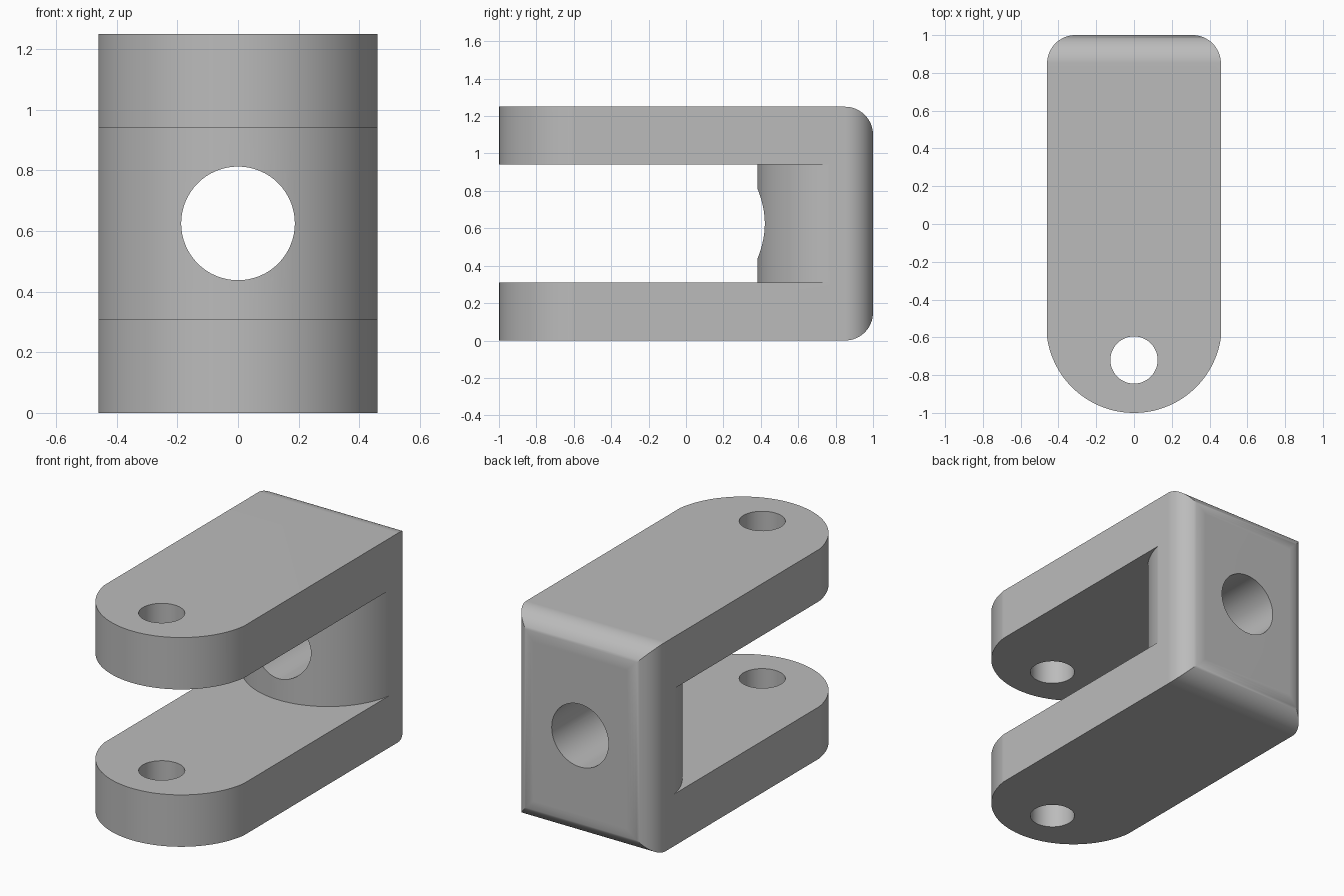
import bpy, bmesh
from math import sin, cos, pi
from mathutils import Matrix, Vector

cube = bpy.data.objects.get("Cube")
if cube:
    bpy.data.objects.remove(cube)

HALF, HEIGHT, FILLET = 0.46, 1.25, 0.15
LOW, HIGH = 0.31, 0.94          # slot between the two arms
MID = HEIGHT / 2

grey = bpy.data.materials.new("grey metal")
grey.use_nodes = True
grey.diffuse_color = (0.5, 0.5, 0.5, 1)
grey.node_tree.nodes["Principled BSDF"].inputs["Base Color"].default_value = (0.5, 0.5, 0.5, 1)


def arc(cx, cy, r, start, end, steps):
    angles = [start + (end - start) * i / steps for i in range(steps + 1)]
    return [(cx + r * cos(a), cy + r * sin(a)) for a in angles]


def prism(name, outline, place, depth):
    """Extrude a 2D outline; place(u, v) gives the 3D start point, depth the sweep."""
    bm = bmesh.new()
    face = bm.faces.new([bm.verts.new(place(u, v)) for u, v in outline])
    swept = bmesh.ops.extrude_face_region(bm, geom=[face])["geom"]
    bmesh.ops.translate(bm, vec=Vector(depth),
                        verts=[g for g in swept if isinstance(g, bmesh.types.BMVert)])
    bmesh.ops.recalc_face_normals(bm, faces=bm.faces)
    mesh = bpy.data.meshes.new(name)
    bm.to_mesh(mesh)
    bm.free()
    mesh.materials.append(grey)
    obj = bpy.data.objects.new(name, mesh)
    bpy.context.collection.objects.link(obj)
    return obj


def cut(target, tool, operation="DIFFERENCE"):
    mod = target.modifiers.new("cut", "BOOLEAN")
    mod.operation, mod.solver, mod.object = operation, "EXACT", tool
    bpy.context.view_layer.objects.active = target
    bpy.ops.object.modifier_apply(modifier=mod.name)
    bpy.data.objects.remove(tool)


# Plan outline: rounded nose at the front, filleted corners at the back
nose = 0.465
side = 0.068
nose_pts = [p for p in arc(0, nose - 1, nose, pi + 0.147, 2 * pi - 0.147, 64)]
nose_pts[0], nose_pts[-1] = (-HALF, nose - 1 - side), (HALF, nose - 1 - side)
plan = (nose_pts
        + arc(HALF - FILLET, 1 - FILLET, FILLET, 0, pi / 2, 16)
        + arc(FILLET - HALF, 1 - FILLET, FILLET, pi / 2, pi, 16))
clevis = prism("clevis_body", plan, lambda u, v: (u, v, 0), (0, 0, HEIGHT))

# Side outline: fillets on the top and bottom back edges
profile = ([(-1.2, HEIGHT), (-1.2, 0)]
           + arc(1 - FILLET, FILLET, FILLET, -pi / 2, 0, 16)
           + arc(1 - FILLET, HEIGHT - FILLET, FILLET, 0, pi / 2, 16))
cut(clevis, prism("side_profile", profile, lambda u, v: (-0.8, u, v), (1.6, 0, 0)), "INTERSECT")

# Slot between the arms, leaving a round-fronted block at the back
block = 0.468
slot = ([(-0.7, 0.85), (-0.7, -1.3), (0.7, -1.3), (0.7, 0.85)]
        + arc(0, 0.382 + block, block, 2 * pi, pi, 72))
cut(clevis, prism("slot", slot, lambda u, v: (u, v, LOW), (0, 0, HIGH - LOW)))

# Pin hole through both arms, and shaft hole through the block
cut(clevis, prism("pin_hole", arc(0, -0.72, 0.125, 0, 2 * pi, 48)[:-1],
                  lambda u, v: (u, v, -0.2), (0, 0, HEIGHT + 0.4)))
cut(clevis, prism("shaft_hole", arc(0, MID, 0.1875, 0, 2 * pi, 64)[:-1],
                  lambda u, v: (u, 0.1, v), (0, 1.2, 0)))

# Smooth curved walls, with flat faces kept flat
bpy.ops.object.select_all(action="DESELECT")
clevis.select_set(True)
bpy.context.view_layer.objects.active = clevis
bpy.ops.object.shade_smooth_by_angle(angle=pi / 6)
weighted = clevis.modifiers.new("flat_faces", "WEIGHTED_NORMAL")
weighted.keep_sharp = True
